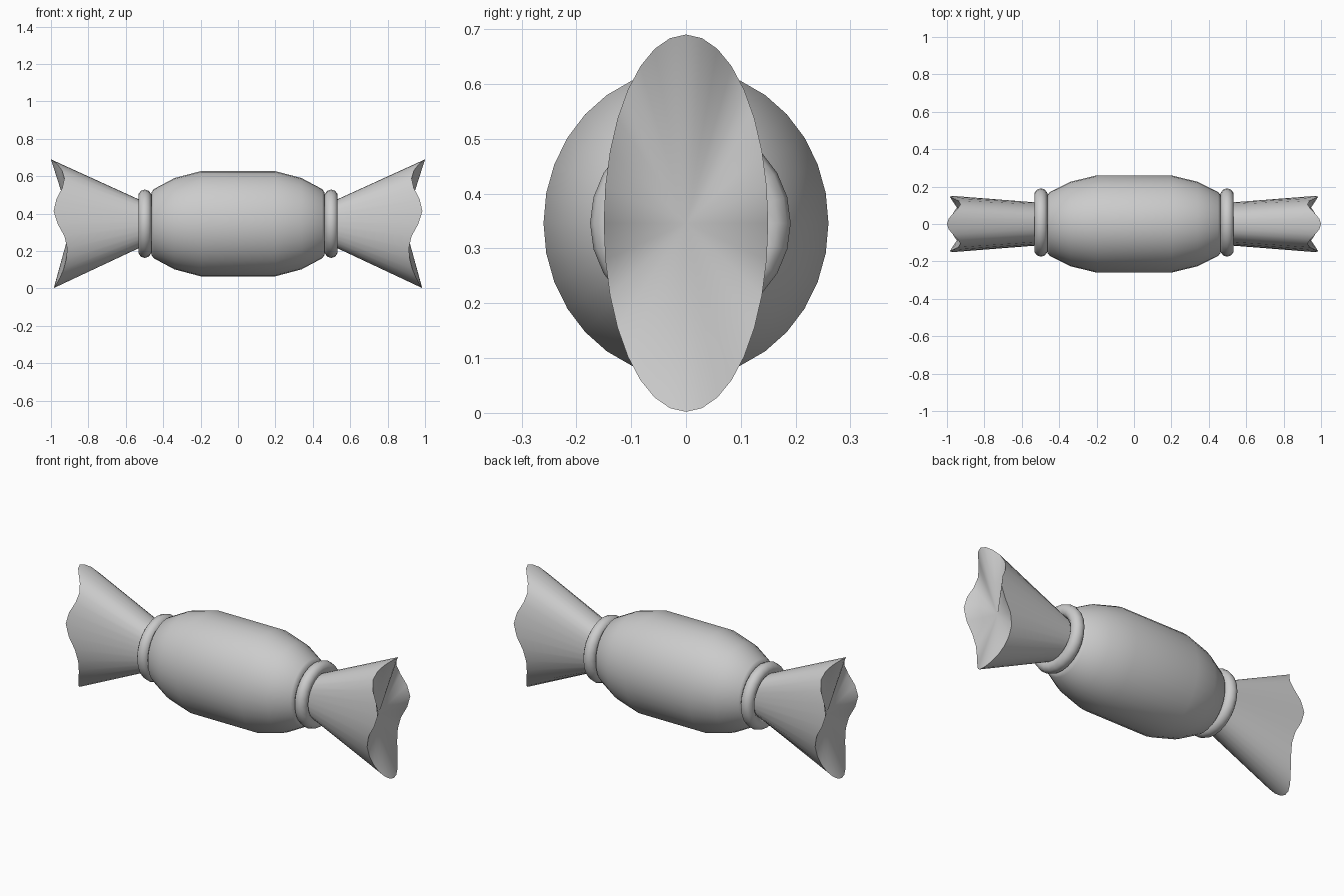
import bpy, bmesh
from math import pi, sin, cos, radians, degrees

if "Cube" in bpy.data.objects:
    bpy.data.objects.remove(bpy.data.objects["Cube"])

CZ = 0.346  # height of the long axis


def finish(name, bm, angle=40):
    bmesh.ops.recalc_face_normals(bm, faces=bm.faces[:])
    me = bpy.data.meshes.new(name)
    bm.to_mesh(me)
    bm.free()
    ob = bpy.data.objects.new(name, me)
    bpy.context.collection.objects.link(ob)
    bpy.ops.object.select_all(action='DESELECT')
    ob.select_set(True)
    bpy.context.view_layer.objects.active = ob
    bpy.ops.object.shade_smooth_by_angle(angle=radians(angle))
    return ob


def bridge(bm, rings, closed=False):
    pairs = list(zip(rings, rings[1:]))
    if closed:
        pairs.append((rings[-1], rings[0]))
    for a, b in pairs:
        n = len(a)
        for i in range(n):
            j = (i + 1) % n
            bm.faces.new((a[i], a[j], b[j], b[i]))


def ellipse(bm, n, x, ry, rz, y0=0.0):
    """Ring of vertices round the x axis; x may be a function of angle."""
    ring = []
    for i in range(n):
        t = 2 * pi * i / n
        px = x(t) if callable(x) else x
        ring.append(bm.verts.new((px, y0 + ry * cos(t), CZ + rz * sin(t))))
    return ring


# Wavy rim: (elevation angle, distance along x), same on front and back
WAVE = [(-90, 0.985), (-21, 0.913), (12, 0.986), (43, 0.928), (90, 1.0)]


def rim_x(t):
    e = degrees(t) % 360
    e = 180 - e if 90 < e <= 270 else (e - 360 if e > 270 else e)
    for (a, xa), (b, xb) in zip(WAVE, WAVE[1:]):
        if e <= b + 1e-6:
            f = (1 - cos(pi * (e - a) / (b - a))) / 2
            return xa + (xb - xa) * f
    return WAVE[-1][1]


# Barrel-shaped sweet
bm = bmesh.new()
half = [(0.2, 0.281), (0.34, 0.244), (0.45, 0.185), (0.462, 0.168)]
profile = [(-x, r) for x, r in reversed(half)] + half
rings = [ellipse(bm, 32, x, r * 0.925, r) for x, r in profile]
bridge(bm, rings)
bm.faces.new(rings[0])
bm.faces.new(rings[-1])
finish("candy_body", bm)

for side, s in (("left", -1), ("right", 1)):
    # Tie ring round the neck
    bm = bmesh.new()
    rings = []
    for k in range(10):
        a = 2 * pi * k / 10
        r = 0.147 + 0.036 * cos(a)
        rings.append(ellipse(bm, 24, s * (0.498 + 0.036 * sin(a)), r, r, 0.008))
    bridge(bm, rings, closed=True)
    finish("tie_ring_" + side, bm)

    # Flared wrapper end with wavy rim and a sunken folded face
    bm = bmesh.new()
    neck = ellipse(bm, 32, s * 0.48, 0.112, 0.107)
    rim = ellipse(bm, 32, lambda t: s * rim_x(t), 0.15, 0.344)
    bridge(bm, [neck, rim])
    bm.faces.new(neck)
    centre = bm.verts.new((s * 0.89, 0, CZ))
    for i in range(32):
        bm.faces.new((rim[i], rim[(i + 1) % 32], centre))
    finish("wrapper_end_" + side, bm, 50)
